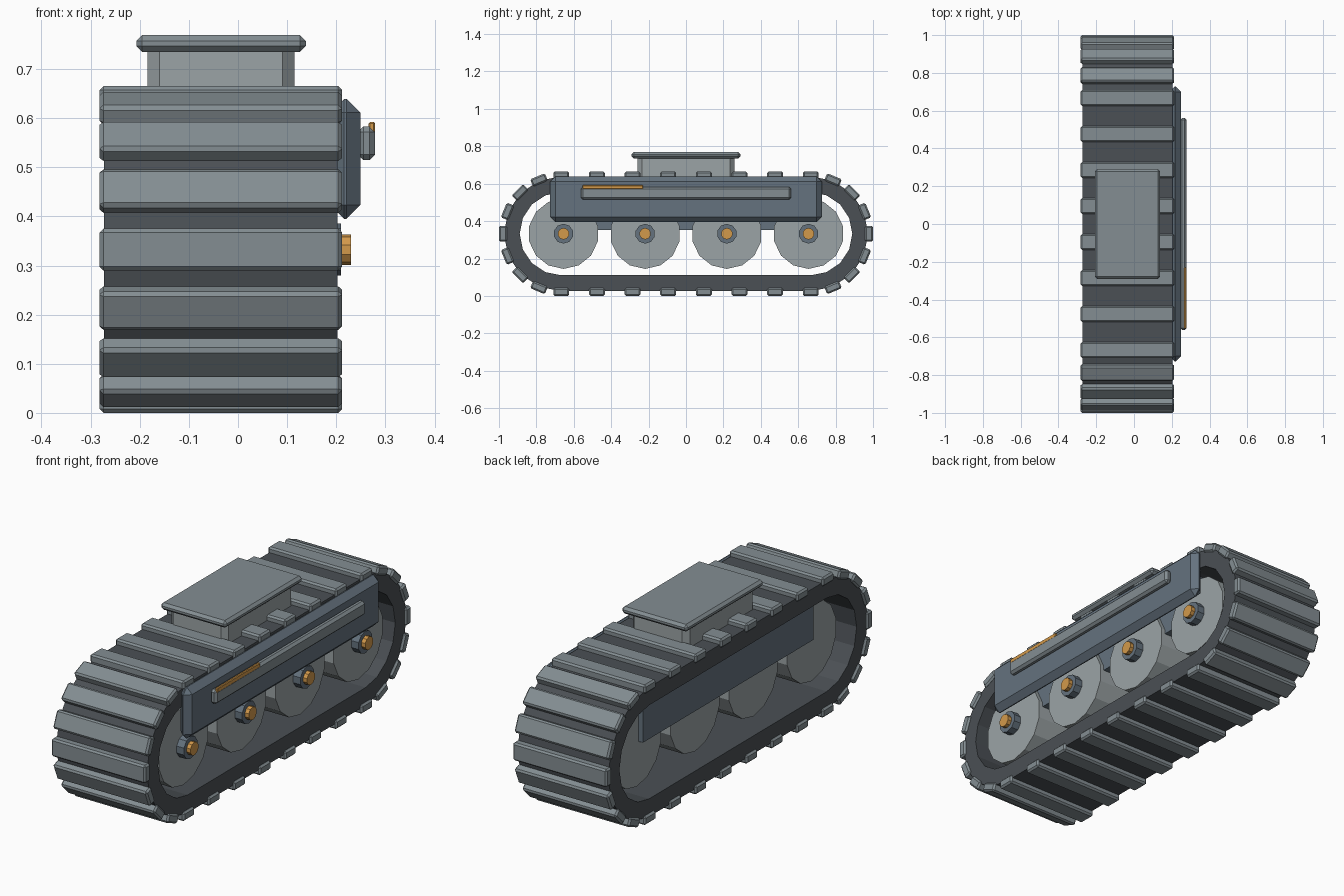
import bpy, bmesh, math
from mathutils import Matrix, Vector

if "Cube" in bpy.data.objects:
    bpy.data.objects.remove(bpy.data.objects["Cube"])

CX, CZ, HALF = -0.035, 0.3325, 0.667   # track centre line, axle height, half straight run


def material(name, rgb):
    m = bpy.data.materials.new(name)
    m.diffuse_color = (*rgb, 1)
    m.use_nodes = True
    m.node_tree.nodes["Principled BSDF"].inputs["Base Color"].default_value = m.diffuse_color
    return m


DARK = material("dark_rubber", (0.07, 0.08, 0.09))
STEEL = material("steel", (0.23, 0.27, 0.29))
BLUE = material("blue_grey", (0.13, 0.17, 0.21))
PALE = material("pale_grey", (0.33, 0.37, 0.38))
ORANGE = material("orange", (0.65, 0.32, 0.07))


def finish(name, bm, mat, bevel=0):
    bmesh.ops.recalc_face_normals(bm, faces=bm.faces)
    me = bpy.data.meshes.new(name)
    bm.to_mesh(me)
    bm.free()
    me.materials.append(mat)
    ob = bpy.data.objects.new(name, me)
    bpy.context.collection.objects.link(ob)
    if bevel:
        mod = ob.modifiers.new("bevel", "BEVEL")
        mod.width, mod.segments = bevel, 1
    return ob


def box(name, x, y, z, mat, bevel=0):
    bm = bmesh.new()
    size = [b - a for a, b in (x, y, z)]
    mid = [(a + b) / 2 for a, b in (x, y, z)]
    bmesh.ops.create_cube(bm, size=1, matrix=Matrix.Translation(mid) @ Matrix.Diagonal((*size, 1)))
    return finish(name, bm, mat, bevel)


def disc(name, x0, x1, y, r, sides, mat, bevel=0):
    bm = bmesh.new()
    m = Matrix.Translation(((x0 + x1) / 2, y, CZ)) @ Matrix.Rotation(math.pi / 2, 4, "X") @ Matrix.Rotation(math.pi / 2, 4, "Y")
    bmesh.ops.create_cone(bm, cap_ends=True, segments=sides, radius1=r, radius2=r, depth=x1 - x0, matrix=m)
    return finish(name, bm, mat, bevel)


# Stadium-shaped track band
def stadium(r):
    pts = []
    for side in (1, -1):
        for i in range(9):
            a = math.radians(-90 + 22.5 * i)
            pts.append((side * (HALF + r * math.cos(a)), CZ + side * r * math.sin(a)))
    return pts


bm = bmesh.new()
rings = [[bm.verts.new((x, y, z)) for y, z in stadium(r)]
         for x, r in ((CX - 0.238, 0.307), (CX + 0.238, 0.307), (CX + 0.238, 0.222), (CX - 0.238, 0.222))]
for k in range(4):
    a, b = rings[k], rings[(k + 1) % 4]
    for i in range(18):
        j = (i + 1) % 18
        bm.faces.new((a[i], a[j], b[j], b[i]))
finish("track_band", bm, DARK)

# Tread pads: position along the loop and outward angle
spots = []
for i in range(8):
    y = -HALF + i * 2 * HALF / 7
    spots += [(y, 90), (y, -90)]
for i in range(1, 8):
    a = -90 + 22.5 * i
    spots += [(HALF, a), (-HALF, 180 - a)]
for n, (y, deg) in enumerate(spots):
    pad = box(f"tread_pad_{n}", (-0.247, 0.247), (0.29, 0.3325), (-0.0425, 0.0425), STEEL, 0.008)
    pad.data.transform(Matrix.Translation((CX, y, CZ)) @ Matrix.Rotation(math.radians(deg), 4, "X"))

# Road wheels with hubs and caps
for n in range(4):
    y = -0.655 + n * 0.4367
    disc(f"road_wheel_{n}", -0.2, 0.172, y, 0.188, 14, PALE)
    disc(f"wheel_hub_{n}", 0.16, 0.21, y, 0.053, 10, BLUE)
    disc(f"hub_cap_{n}", 0.2, 0.23, y, 0.031, 10, ORANGE)

# Inner frame, side skirt, rail and marker strip
box("inner_frame", (-0.222, 0.152), (-0.64, 0.64), (0.353, 0.58), BLUE)
box("side_skirt", (0.188, 0.249), (-0.727, 0.727), (0.395, 0.639), BLUE, 0.028)
box("side_rail", (0.244, 0.279), (-0.562, 0.562), (0.515, 0.583), STEEL, 0.011)
box("marker_strip", (0.266, 0.279), (-0.553, -0.23), (0.57, 0.592), ORANGE, 0.003)

# Mounting block and top plate
box("mount_block", (-0.184, 0.115), (-0.258, 0.258), (0.54, 0.76), PALE, 0.024)
box("top_plate", (-0.207, 0.138), (-0.291, 0.291), (0.735, 0.769), STEEL, 0.012)
